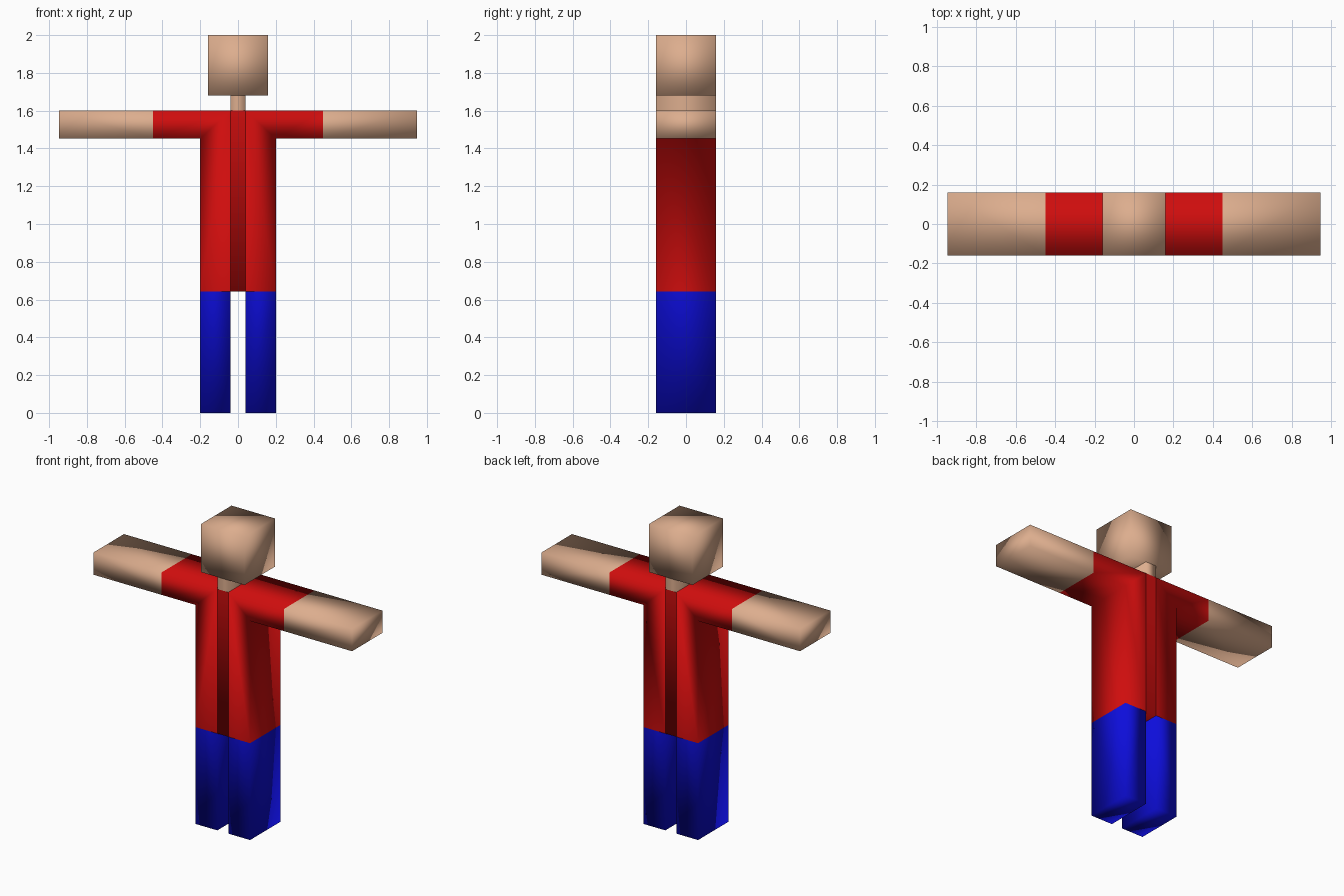
import bpy
import bmesh

if "Cube" in bpy.data.objects:
    bpy.data.objects.remove(bpy.data.objects["Cube"])

HALF_DEPTH = 0.159


def material(name, colour):
    mat = bpy.data.materials.new(name)
    mat.diffuse_color = colour
    mat.use_nodes = True
    mat.node_tree.nodes["Principled BSDF"].inputs["Base Color"].default_value = mat.diffuse_color
    return mat


skin = material("skin", (0.72, 0.42, 0.27, 1))
red = material("red_cloth", (0.62, 0.004, 0.004, 1))
blue = material("blue_cloth", (0.004, 0.004, 0.7, 1))


def slab(name, outline, mat, open_edges=(), mirrored=False):
    """Extrude an x-z outline through the depth; open_edges join a neighbouring part."""
    bm = bmesh.new()
    front = [bm.verts.new((x, -HALF_DEPTH, z)) for x, z in outline]
    back = [bm.verts.new((x, HALF_DEPTH, z)) for x, z in outline]
    bm.faces.new(front)
    bm.faces.new(back[::-1])
    n = len(outline)
    for i in range(n):
        if i not in open_edges:
            j = (i + 1) % n
            bm.faces.new((front[j], front[i], back[i], back[j]))
    for face in bm.faces:
        face.smooth = True
    mesh = bpy.data.meshes.new(name)
    bm.to_mesh(mesh)
    bm.free()
    mesh.materials.append(mat)
    obj = bpy.data.objects.new(name, mesh)
    bpy.context.collection.objects.link(obj)
    if mirrored:
        obj.modifiers.new("mirror", 'MIRROR').use_mirror_merge = False
    return obj


def box(x0, x1, z0, z1):
    # edge order: 0 bottom, 1 right, 2 top, 3 left
    return [(x0, z0), (x1, z0), (x1, z1), (x0, z1)]


# Head and neck
slab("head", box(-0.159, 0.159, 1.68, 2.0), skin)
slab("neck", box(-0.04, 0.04, 1.6, 1.68), skin, open_edges=(0, 2))

# Shirt: centre strip plus mirrored sides with sleeves
slab("shirt_centre", box(-0.04, 0.04, 0.642, 1.6), red, open_edges=(1, 2, 3))
slab("shirt_sides",
     [(0.04, 0.642), (0.2, 0.642), (0.2, 1.452), (0.45, 1.452), (0.45, 1.6), (0.04, 1.6)],
     red, open_edges=(0, 3, 5), mirrored=True)

# Bare forearms and trouser legs
slab("forearms", box(0.45, 0.948, 1.452, 1.6), skin, open_edges=(3,), mirrored=True)
slab("legs", box(0.04, 0.2, 0.0, 0.642), blue, open_edges=(2,), mirrored=True)
